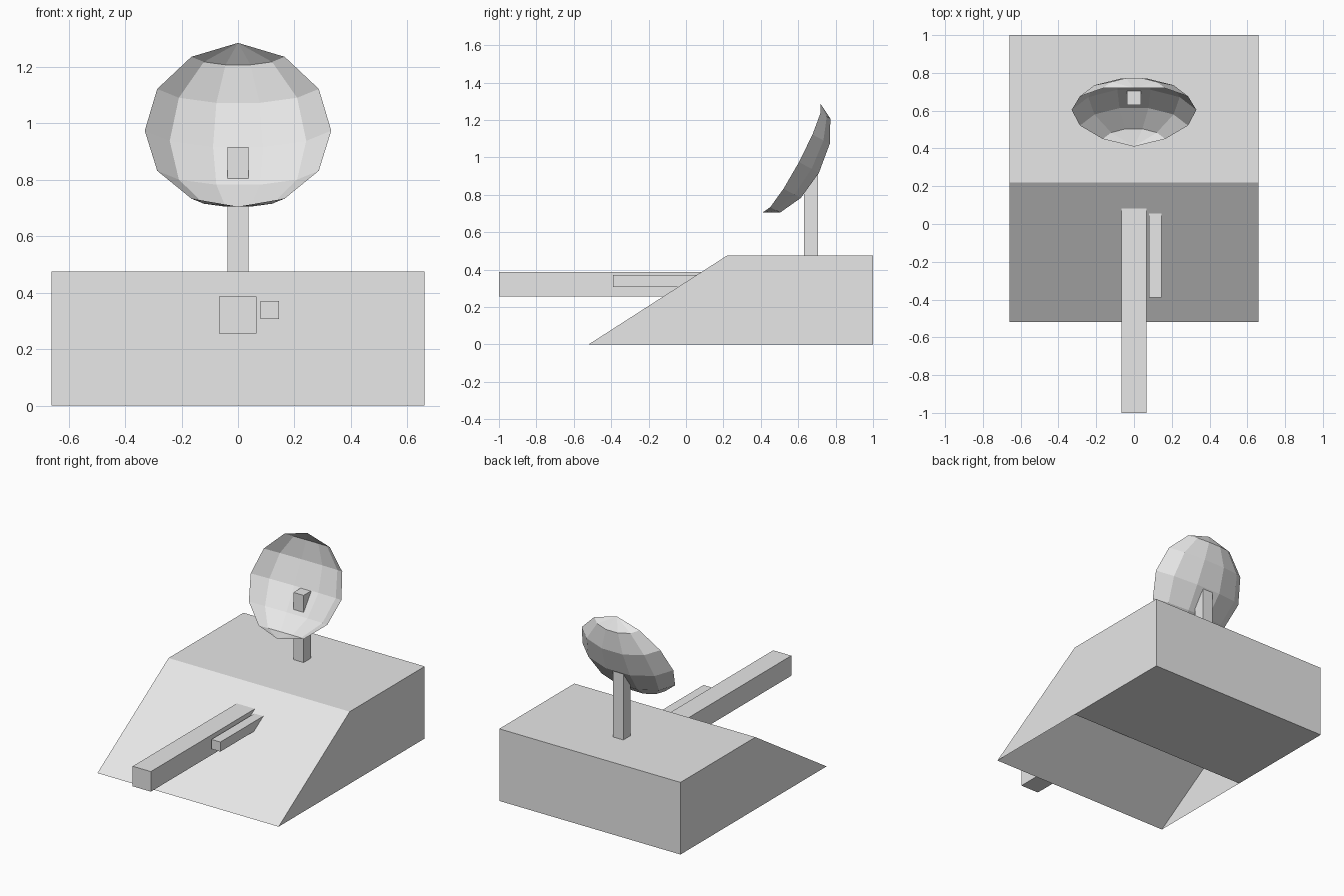
import bpy
import math
from mathutils import Vector

old = bpy.data.objects.get("Cube")
if old:
    bpy.data.objects.remove(old, do_unlink=True)

grey = bpy.data.materials.new("light_grey")
grey.use_nodes = True
grey.diffuse_color = (0.8, 0.8, 0.8, 1)
grey.node_tree.nodes["Principled BSDF"].inputs["Base Color"].default_value = (0.8, 0.8, 0.8, 1)


def add_mesh(name, verts, faces):
    mesh = bpy.data.meshes.new(name)
    mesh.from_pydata(verts, [], faces)
    mesh.materials.append(grey)
    obj = bpy.data.objects.new(name, mesh)
    bpy.context.collection.objects.link(obj)
    return obj


def add_box(name, low, high):
    verts = [(x, y, z) for x in (low[0], high[0])
             for y in (low[1], high[1]) for z in (low[2], high[2])]
    faces = [(0, 1, 3, 2), (4, 6, 7, 5), (0, 4, 5, 1),
             (2, 3, 7, 6), (0, 2, 6, 4), (1, 5, 7, 3)]
    return add_mesh(name, verts, faces)


# Main body: closed rear block and a sloped front that is open underneath
W, H, RIDGE, TOE = 0.66, 0.475, 0.22, -0.52
add_box("body_block", (-W, RIDGE, 0), (W, 1, H))
side = [(TOE, 0), (RIDGE, H), (RIDGE, 0)]
add_mesh("front_slope", [(x, y, z) for x in (-W, W) for y, z in side],
         [(0, 3, 4, 1), (0, 1, 2), (3, 5, 4)])

# Guns through the slope, and the dish mast
add_box("main_barrel", (-0.067, -1, 0.255), (0.065, 0.2, 0.387))
add_box("side_barrel", (0.08, -0.39, 0.307), (0.145, 0.2, 0.37))
add_box("dish_mast", (-0.037, 0.63, H), (0.037, 0.705, 0.917))

# Dish: five columns of a flattened twelve-sided sphere, poles top and bottom
centre = Vector((0, 0.565, 0.995))
axis = Vector((0, 0.155, 0.29))
back = Vector((0, axis.z, -axis.y)).normalized() * 0.171
wide = Vector((0.342, 0, 0))
verts, faces = [centre - axis, centre + axis], []
COLS, ROWS = 6, 5
for row in range(ROWS):
    lat = math.radians(30 * row - 60)
    for col in range(COLS):
        lon = math.radians(30 * col - 75)
        ring = wide * math.sin(lon) + back * math.cos(lon)
        verts.append(centre + axis * math.sin(lat) + ring * math.cos(lat))
for col in range(COLS - 1):
    for row in range(ROWS - 1):
        a = 2 + row * COLS + col
        faces.append((a, a + COLS, a + COLS + 1, a + 1))
    top = 2 + (ROWS - 1) * COLS + col
    faces += [(0, 2 + col, 3 + col), (1, top + 1, top)]
add_mesh("dish", verts, faces)
